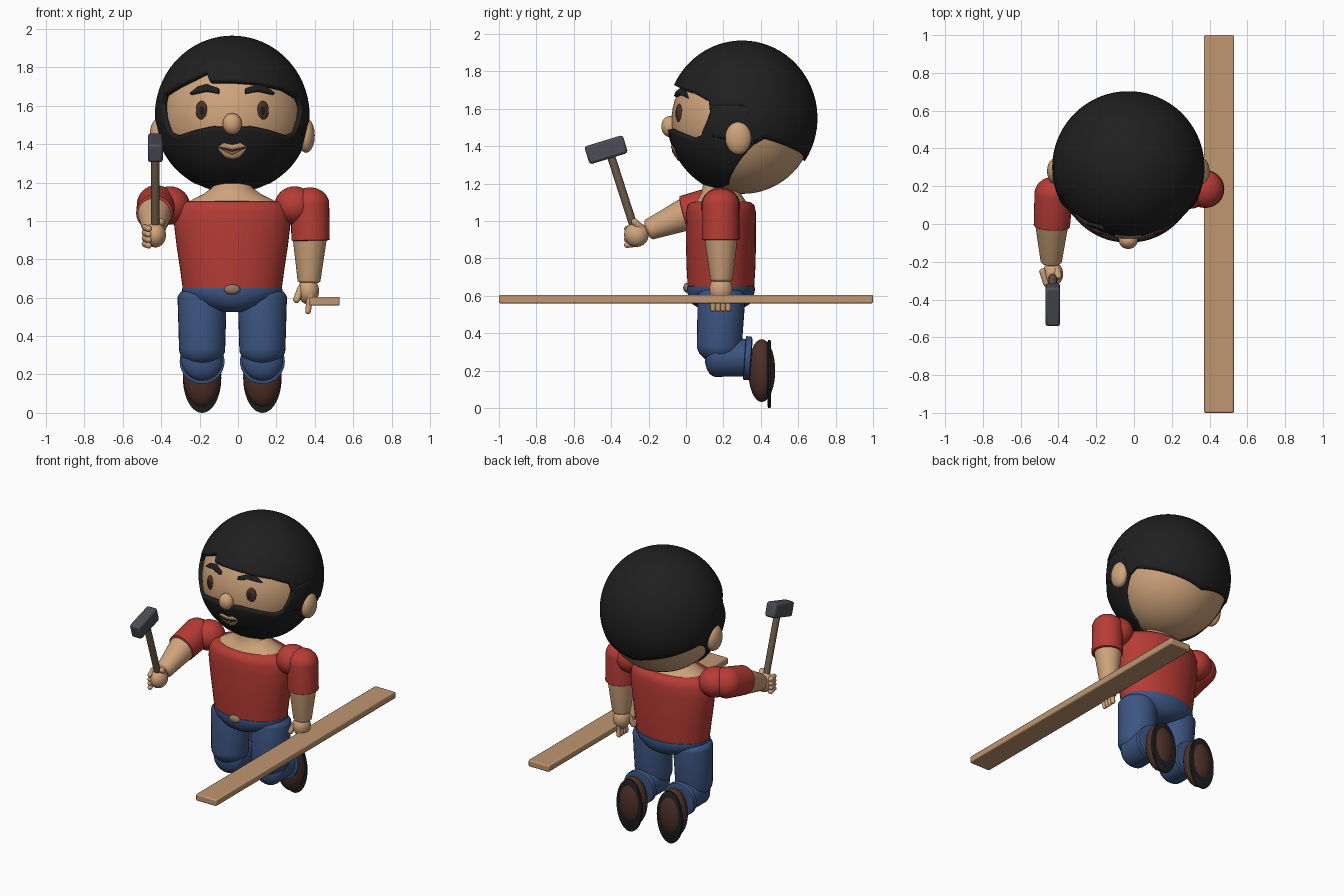
import bpy
import bmesh
from math import sin, cos, asin, radians, pi
from mathutils import Vector

if bpy.data.objects.get("Cube"):
    bpy.data.objects.remove(bpy.data.objects["Cube"])


def material(name, *rgb):
    m = bpy.data.materials.new(name)
    m.use_nodes = True
    m.diffuse_color = (*rgb, 1)
    m.node_tree.nodes["Principled BSDF"].inputs["Base Color"].default_value = (*rgb, 1)
    return m


SKIN = material("skin", .62, .37, .2)
RED = material("shirt red", .47, .045, .035)
BLUE = material("denim blue", .045, .09, .22)
BLACK = material("black", .014, .014, .014)
BROWN = material("shoe brown", .075, .03, .021)
WOOD = material("plank wood", .53, .31, .165)
METAL = material("steel grey", .07, .075, .09)
HANDLE = material("handle wood", .15, .105, .065)
BUCKLE = material("buckle tan", .27, .2, .13)
LIP = material("lip", .42, .22, .12)
parts = []


def finish(name, bm, mat):
    mesh = bpy.data.meshes.new(name)
    bm.to_mesh(mesh)
    bm.free()
    mesh.materials.append(mat)
    ob = bpy.data.objects.new(name, mesh)
    bpy.context.collection.objects.link(ob)
    parts.append(ob)
    return ob


def ball(name, loc, size, mat, turn=0, seg=32):
    bm = bmesh.new()
    bmesh.ops.create_uvsphere(bm, u_segments=seg, v_segments=seg // 2, radius=1)
    ob = finish(name, bm, mat)
    ob.location, ob.scale = loc, size
    ob.rotation_euler.z = turn
    return ob


def box(name, loc, size, mat, tilt=0, bevel=.01):
    bm = bmesh.new()
    bmesh.ops.create_cube(bm, size=1)
    bmesh.ops.scale(bm, vec=size, verts=bm.verts)
    ob = finish(name, bm, mat)
    ob.location, ob.rotation_euler.x = loc, tilt
    mod = ob.modifiers.new("Bevel", "BEVEL")
    mod.width, mod.segments = bevel, 2
    return ob


def loft(name, rings, mat, axis=(0, 0, 1), seg=32):
    """Join oval rings (centre, rx, ry) that all face along the axis."""
    bm = bmesh.new()
    q = Vector(axis).to_track_quat("Z", "Y")
    loops = [[bm.verts.new(Vector(c) + q @ Vector((rx * cos(2 * pi * i / seg), ry * sin(2 * pi * i / seg), 0)))
              for i in range(seg)] for c, rx, ry in rings]
    for a, b in zip(loops, loops[1:]):
        for i in range(seg):
            k = (i + 1) % seg
            bm.faces.new((a[i], a[k], b[k], b[i]))
    bm.faces.new(loops[0][::-1])
    bm.faces.new(loops[-1])
    return finish(name, bm, mat)


def limb(name, a, b, ra, rb, mat, cap_a=0., cap_b=0., seg=32):
    """Tapered tube from a to b; a cap is how far that end bulges out."""
    a, b = Vector(a), Vector(b)
    d = (b - a).normalized()
    arc = [radians(t) for t in (5, 20, 40, 60, 80)]
    rings = [(a, ra, ra), (b, rb, rb)]
    if cap_a:
        rings = [(a - d * cap_a * cos(t), ra * sin(t), ra * sin(t)) for t in arc] + rings
    if cap_b:
        rings += [(b + d * cap_b * cos(t), rb * sin(t), rb * sin(t)) for t in arc[::-1]]
    return loft(name, rings, mat, d, seg)


def ramp(keys, t):
    for (t0, v0), (t1, v1) in zip(keys, keys[1:]):
        if t <= t1:
            return v0 + (v1 - v0) * max(0, t - t0) / (t1 - t0)
    return keys[-1][1]


def patch(name, centre, radii, lons, low, high, mat, thick, rows=16):
    """Curved plate on an ellipsoid, between two height curves around the head."""
    cx, cy, cz = centre
    rx, ry, rz = radii
    bm = bmesh.new()
    n = max(8, int((lons[1] - lons[0]) / 1.5))
    grid = []
    for i in range(n + 1):
        lon = lons[0] + (lons[1] - lons[0]) * i / n
        lat0, lat1 = (asin(max(-1, min(1, (f(lon) - cz) / rz))) for f in (low, high))
        column = []
        for j in range(rows + 1):
            lat = lat0 + (lat1 - lat0) * j / rows
            column.append(bm.verts.new((cx + rx * cos(lat) * sin(radians(lon)),
                                        cy - ry * cos(lat) * cos(radians(lon)), cz + rz * sin(lat))))
        grid.append(column)
    for a, b in zip(grid, grid[1:]):
        for j in range(rows):
            bm.faces.new((a[j], b[j], b[j + 1], a[j + 1]))
    bmesh.ops.remove_doubles(bm, verts=bm.verts, dist=.0002)
    ob = finish(name, bm, mat)
    mod = ob.modifiers.new("Solidify", "SOLIDIFY")
    mod.thickness, mod.offset = thick, -1
    return ob


def even(*keys):
    return lambda lon: ramp(keys, abs(lon))


# Head
MID = -.03
SKULL, SKULL_R = (MID, .302, 1.53), (.38, .38, .385)
SHELL, SHELL_R = (MID, .3, 1.55), (.403, .403, .415)
ball("head", SKULL, SKULL_R, SKIN, seg=64)
ball("nose", (MID, -.087, 1.505), (.05, .045, .056), SKIN)

# Hair cap with a notched parting on the right
hairline = [(-180, 1.32), (-140, 1.38), (-108, 1.44), (-100, 1.41), (-68, 1.45), (-66, 1.66), (-48, 1.71),
            (-35, 1.745), (-24, 1.78), (-19, 1.73), (0, 1.73), (20, 1.72), (45, 1.69), (64, 1.64),
            (66, 1.45), (100, 1.41), (108, 1.44), (140, 1.38), (180, 1.32)]
patch("hair", SHELL, SHELL_R, (-180, 180), lambda t: ramp(hairline, t), lambda t: 1.965, BLACK, .03, 24)

# Beard running up into the sideburns
patch("beard", SHELL, SHELL_R, (-100, 100),
      even((0, 1.165), (45, 1.17), (70, 1.195), (80, 1.26), (90, 1.34), (100, 1.41)),
      even((0, 1.485), (15, 1.49), (30, 1.47), (48, 1.44), (56, 1.455), (62, 1.53), (67, 1.62), (92, 1.62), (100, 1.43)),
      BLACK, .03, 20)

# Mouth
LIPS_R = [r + .006 for r in SHELL_R]
patch("lips", SHELL, LIPS_R, (-11, 11), even((0, 1.32), (6, 1.33), (11, 1.37)),
      even((0, 1.395), (7, 1.405), (11, 1.385)), SKIN, .012, 6)
patch("smile", SHELL, [r + .003 for r in LIPS_R], (-9, 9), even((0, 1.345), (9, 1.375)),
      even((0, 1.362), (9, 1.38)), LIP, .006, 3)
patch("smile_line", SHELL, [r + .004 for r in LIPS_R], (-10, 10), even((0, 1.361), (10, 1.378)),
      even((0, 1.37), (10, 1.384)), BROWN, .006, 2)

for side, s in (("left", 1), ("right", -1)):
    # Facial features
    ball(side + "_ear", (MID + s * .385, .28, 1.445), (.045, .07, .09), SKIN)
    ball(side + "_eye", (MID + s * .16, -.036, 1.575), (.032, .016, .05), BROWN, s * .42)
    ball(side + "_pupil", (MID + s * .158, -.047, 1.575), (.016, .009, .028), BLACK, s * .42)
    patch(side + "_eyebrow", SKULL, [r + .018 for r in SKULL_R], sorted((s * 11, s * 36)),
          even((11, 1.668), (22, 1.68), (36, 1.662)), even((11, 1.69), (22, 1.713), (30, 1.7), (36, 1.668)),
          BLACK, .025, 4)

    # Bent leg
    x = MID + s * .157
    limb(side + "_thigh", (x, .19, .6), (x, .178, .33), .128, .12, BLUE, .06, .09)
    limb(side + "_shin", (x, .16, .275), (x, .33, .268), .108, .1, BLUE, .06)
    limb(side + "_cuff", (x, .315, .268), (x, .345, .266), .117, .115, BLUE, .006, .006)

    # Shoe with the toe pointing down
    ball(side + "_shoe", (x, .405, .2), (.1, .072, .168), BROWN)
    loft(side + "_sole", [((x, y, .182), r, r * 1.82) for y, r in ((.436, .094), (.44, .1), (.45, .1), (.455, .096))],
         BLACK, (0, 1, 0), 40)
    ball(side + "_shoulder", (MID + s * .325, .185, 1.08), (.105, .105, .1), RED)

# Torso, neck and hips
def stack(name, profile, mat):
    return loft(name, [((MID, .187, z), rx, ry) for z, rx, ry in profile], mat, seg=48)


stack("shirt", [(.635, .25, .172), (.64, .257, .177), (.75, .272, .184), (.87, .29, .187), (.98, .303, .187),
                (1.05, .298, .186), (1.085, .28, .178), (1.1, .255, .16), (1.105, .2, .13)], RED)
stack("neck", [(1.08, .25, .155), (1.11, .21, .13), (1.14, .15, .11), (1.17, .11, .1), (1.25, .1, .09)], SKIN)
stack("hips", [(.525, .06, .08), (.535, .11, .12), (.56, .18, .16), (.6, .245, .176), (.635, .262, .182),
               (.65, .26, .18), (.655, .25, .172)], BLUE)
ball("belt_buckle", (MID, .005, .643), (.042, .02, .026), BUCKLE)

# Left arm hanging down
limb("left_sleeve", (.375, .185, 1.09), (.378, .185, .9), .1, .1, RED, .085, .006)
limb("left_forearm", (.374, .187, .91), (.37, .19, .69), .089, .06, SKIN, 0, .02)
ball("left_hand", (.367, .187, .635), (.055, .062, .07), SKIN)
for i in range(4):
    y = .145 + i * .027
    limb("left_finger", (.375, y, .61), (.365, y, .53), .017, .015, SKIN, .015, .016, 14)
limb("left_thumb", (.33, .17, .65), (.305, .15, .59), .02, .018, SKIN, .018, .018, 14)

# Right arm reaching forward
limb("right_sleeve", (-.425, .16, 1.085), (-.435, -.01, 1.04), .102, .096, RED, .09, .006)
limb("right_forearm", (-.435, .01, 1.04), (-.438, -.195, .955), .09, .057, SKIN, 0, .02)
ball("right_hand", (-.43, -.265, .927), (.055, .066, .065), SKIN)
for i in range(4):
    z = .88 + i * .029
    limb("right_finger", (-.485, -.25, z), (-.465, -.315, z - .008), .017, .016, SKIN, .015, .016, 14)
limb("right_thumb", (-.41, -.245, .965), (-.4, -.275, .995), .02, .018, SKIN, .018, .018, 14)

# Hammer
limb("hammer_handle", (-.43, -.26, .91), (-.43, -.405, 1.36), .022, .022, HANDLE, seg=16)
box("hammer_head", (-.43, -.427, 1.381), (.078, .215, .1), METAL, radians(17), .014)

# Plank
box("plank", (.45, 0, .582), (.16, 2, .046), WOOD, bevel=.008)

bpy.ops.object.select_all(action="DESELECT")
for ob in parts:
    ob.select_set(True)
bpy.context.view_layer.objects.active = parts[0]
bpy.ops.object.shade_smooth_by_angle(angle=radians(40))
